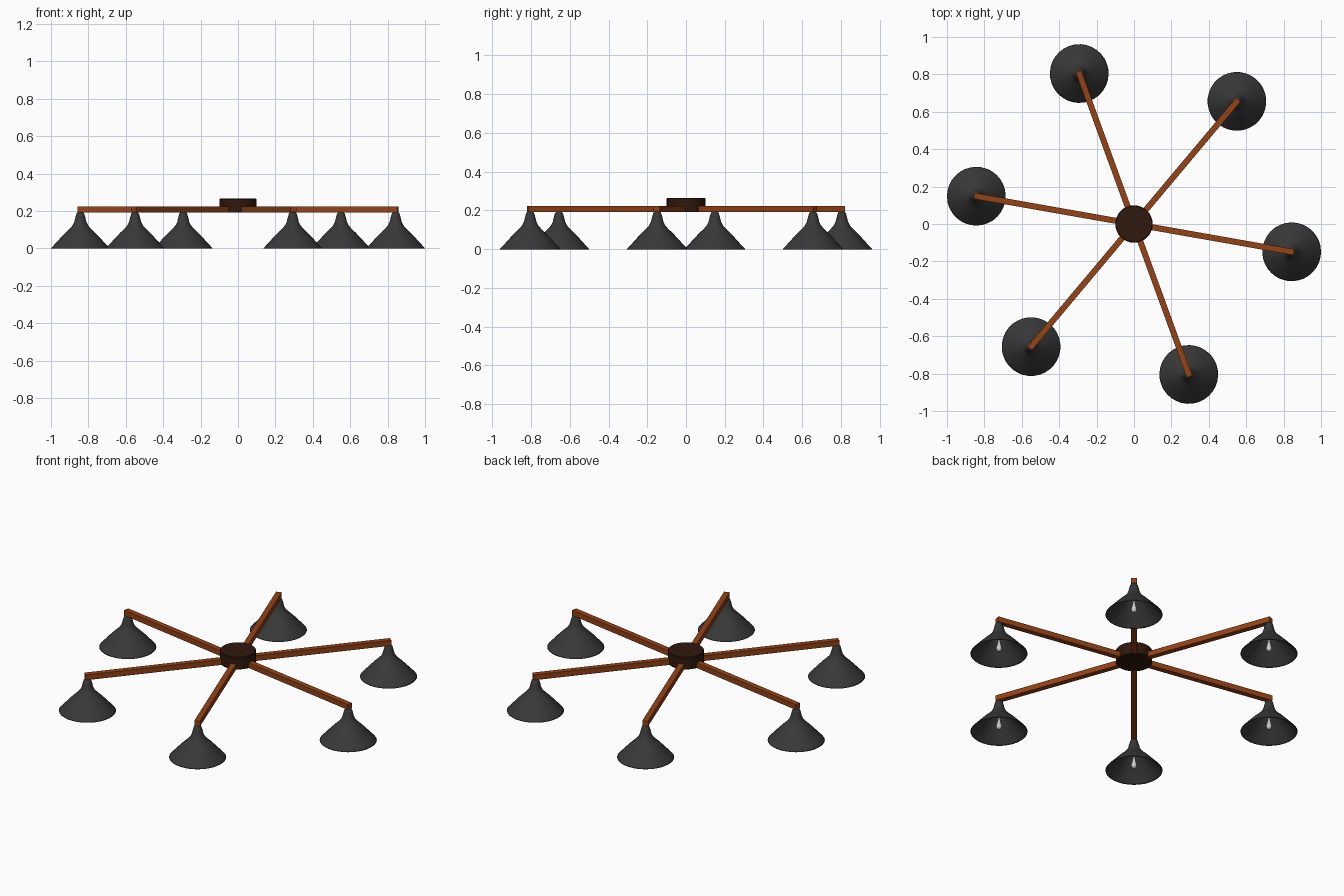
import bpy
from math import cos, sin, radians, pi

if "Cube" in bpy.data.objects:
    bpy.data.objects.remove(bpy.data.objects["Cube"])

ARM_RADIUS = 0.856
ANGLES = [radians(-10 + 60 * i) for i in range(6)]


def material(name, rgb):
    m = bpy.data.materials.new(name)
    m.diffuse_color = (*rgb, 1)
    m.use_nodes = True
    m.node_tree.nodes["Principled BSDF"].inputs["Base Color"].default_value = m.diffuse_color
    return m


wood = material("wood", (0.30, 0.055, 0.008))
dark_wood = material("dark_wood", (0.03, 0.009, 0.004))
black_metal = material("black_metal", (0.04, 0.04, 0.04))
glass = material("bulb_glass", (0.8, 0.8, 0.8))


def lathe(name, profile, mat, sides=32, smooth_angle=40):
    """Revolve (radius, z) points, listed top to bottom; radius 0 makes a pole."""
    verts, rings, faces = [], [], []
    for r, z in profile:
        n = 1 if r == 0 else sides
        start = len(verts)
        verts += [(r * cos(2 * pi * k / sides), r * sin(2 * pi * k / sides), z) for k in range(n)]
        rings.append([start + k % n for k in range(sides + 1)])
    for a, b in zip(rings, rings[1:]):
        for k in range(sides):
            face = [a[k], b[k], b[k + 1], a[k + 1]]
            faces.append(list(dict.fromkeys(face)))
    me = bpy.data.meshes.new(name)
    me.from_pydata(verts, [], faces)
    me.materials.append(mat)
    ob = bpy.data.objects.new(name, me)
    bpy.context.collection.objects.link(ob)
    bpy.ops.object.select_all(action='DESELECT')
    ob.select_set(True)
    bpy.context.view_layer.objects.active = ob
    bpy.ops.object.shade_smooth_by_angle(angle=radians(smooth_angle))
    return ob


def copy_of(ob, name):
    new = bpy.data.objects.new(name, ob.data)
    bpy.context.collection.objects.link(new)
    return new


# Central hub
lathe("hub", [(0, 0.265), (0.096, 0.265), (0.1, 0.261), (0.1, 0.192), (0, 0.192)],
      dark_wood, 32, 30)

# Bell shade (open below) and teardrop bulb
shade = lathe("shade_1", [(0, 0.197), (0.012, 0.195), (0.02, 0.187), (0.026, 0.168),
                          (0.032, 0.142), (0.042, 0.122), (0.058, 0.104), (0.08, 0.083),
                          (0.105, 0.057), (0.132, 0.027), (0.15, 0.008), (0.157, 0)],
              black_metal, 32, 60)
bulb = lathe("bulb_1", [(0, 0.092), (0.005, 0.085), (0.008, 0.066), (0.013, 0.046),
                        (0.016, 0.033), (0.014, 0.023), (0.008, 0.016), (0, 0.014)],
             glass, 16, 60)

# Six square arms, each carrying a shade and a bulb
for i, a in enumerate(ANGLES, 1):
    inner, outer = 0.09, 0.868
    mid = (inner + outer) / 2
    bpy.ops.mesh.primitive_cube_add(size=1, location=(mid * cos(a), mid * sin(a), 0.208),
                                    rotation=(0, 0, a))
    arm = bpy.context.object
    arm.name = f"arm_{i}"
    arm.scale = (outer - inner, 0.032, 0.032)
    arm.data.materials.append(wood)

    s = shade if i == 1 else copy_of(shade, f"shade_{i}")
    b = bulb if i == 1 else copy_of(bulb, f"bulb_{i}")
    for ob in (s, b):
        ob.location = (ARM_RADIUS * cos(a), ARM_RADIUS * sin(a), 0)
        ob.rotation_euler.z = a
    solid = s.modifiers.new("thickness", 'SOLIDIFY')
    solid.thickness = 0.003
    solid.offset = -1
